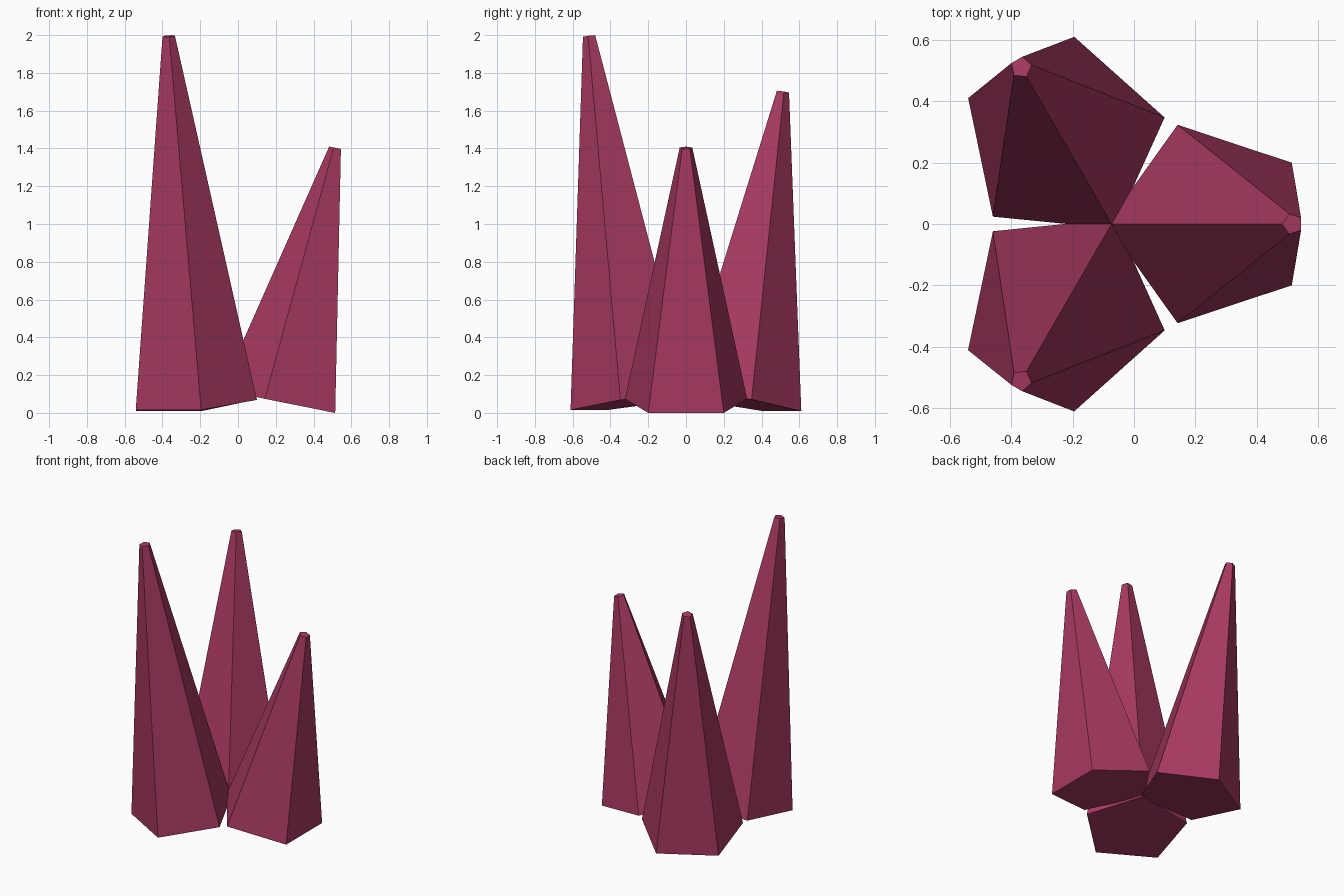
import bpy, bmesh, math
from mathutils import Matrix, Vector

cube = bpy.data.objects.get("Cube")
if cube:
    bpy.data.objects.remove(cube, do_unlink=True)

# Single crystal colour
crimson = bpy.data.materials.new("crimson_crystal")
crimson.use_nodes = True
colour = (0.39, 0.041, 0.119, 1.0)
crimson.diffuse_color = colour
crimson.node_tree.nodes["Principled BSDF"].inputs["Base Color"].default_value = colour

SIDES = 5
BASE_RADIUS, TIP_RADIUS = 0.34, 0.035
BASE_REACH, TIP_REACH = 0.318, 0.59   # distance from the cluster centre
BASE_Z = 0.054
CLUSTER_CENTRE = Vector((-0.073, 0, 0))


def ring(bm, radius, z):
    """Pentagon with a point facing the cluster centre (-x)."""
    angles = [math.pi + math.tau * i / SIDES for i in range(SIDES)]
    return [bm.verts.new((radius * math.cos(a), radius * math.sin(a), z)) for a in angles]


def crystal(name, turn, tip_z):
    """Tapered five-sided shard leaning outward."""
    rise, lean = tip_z - BASE_Z, TIP_REACH - BASE_REACH
    bm = bmesh.new()
    base = ring(bm, BASE_RADIUS, 0)
    tip = ring(bm, TIP_RADIUS, math.hypot(rise, lean))
    bm.faces.new(base[::-1])
    bm.faces.new(tip)
    for i in range(SIDES):
        j = (i + 1) % SIDES
        bm.faces.new((base[i], base[j], tip[j], tip[i]))
    place = (Matrix.Translation(CLUSTER_CENTRE)
             @ Matrix.Rotation(math.radians(turn), 4, 'Z')
             @ Matrix.Translation((BASE_REACH, 0, BASE_Z))
             @ Matrix.Rotation(math.atan2(lean, rise), 4, 'Y'))
    bm.transform(place)
    mesh = bpy.data.meshes.new(name)
    bm.to_mesh(mesh)
    bm.free()
    mesh.materials.append(crimson)
    obj = bpy.data.objects.new(name, mesh)
    bpy.context.collection.objects.link(obj)


# Three shards spread evenly around the centre
crystal("short_left_crystal", 0, 1.403)
crystal("medium_back_crystal", 120, 1.70)
crystal("tall_front_crystal", 240, 1.995)
